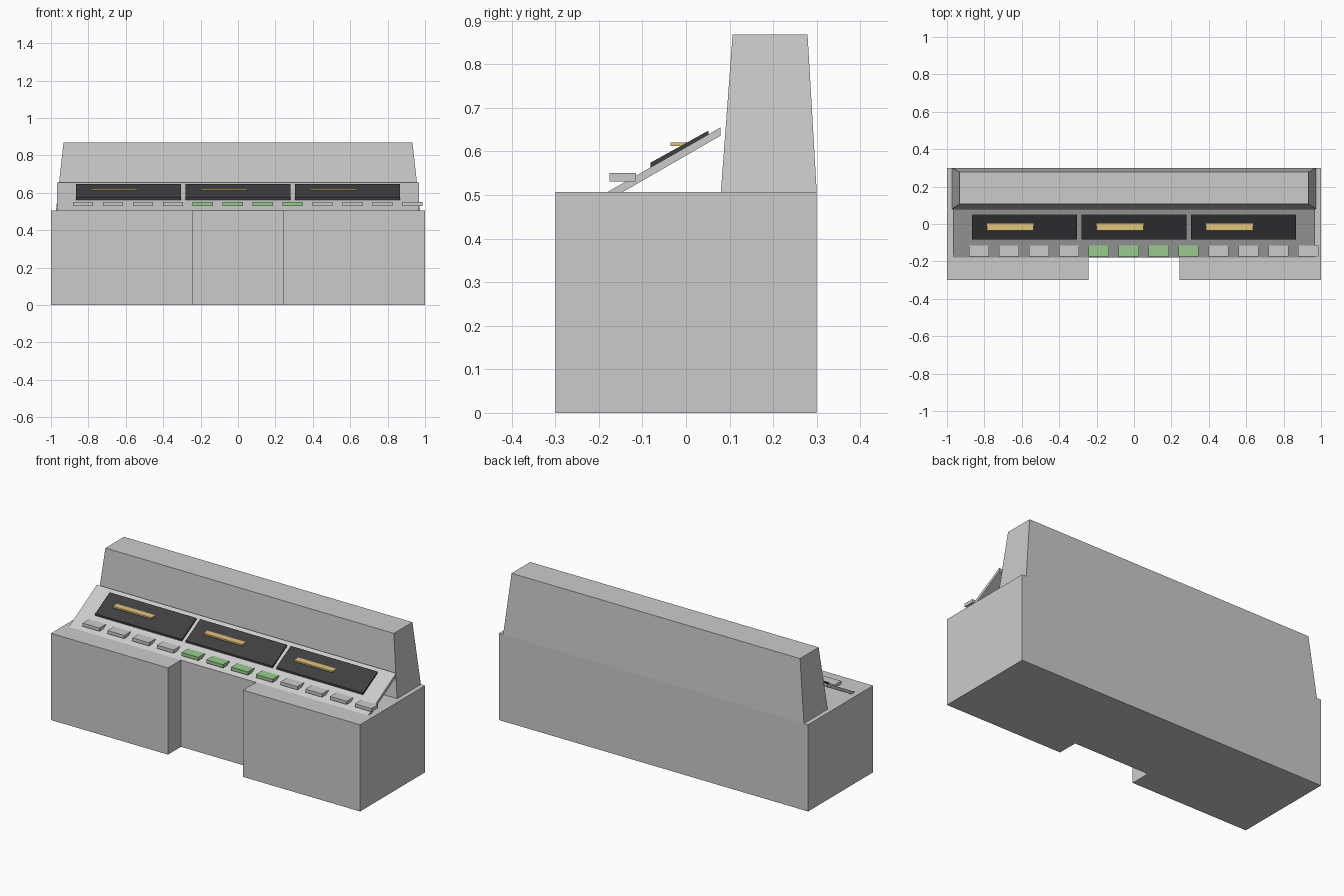
import bpy, bmesh
from mathutils import Vector

if "Cube" in bpy.data.objects:
    bpy.data.objects.remove(bpy.data.objects["Cube"])


def material(name, rgb):
    m = bpy.data.materials.new(name)
    m.diffuse_color = (*rgb, 1)
    m.use_nodes = True
    m.node_tree.nodes["Principled BSDF"].inputs["Base Color"].default_value = m.diffuse_color
    return m


def loft(name, bottom, top, mat=None):
    """Closed solid between two matching outlines."""
    bm = bmesh.new()
    a = [bm.verts.new(p) for p in bottom]
    b = [bm.verts.new(p) for p in top]
    n = len(a)
    bm.faces.new(a)
    bm.faces.new(b)
    for i in range(n):
        j = (i + 1) % n
        bm.faces.new((a[i], a[j], b[j], b[i]))
    bmesh.ops.recalc_face_normals(bm, faces=bm.faces)
    me = bpy.data.meshes.new(name)
    bm.to_mesh(me)
    bm.free()
    ob = bpy.data.objects.new(name, me)
    bpy.context.collection.objects.link(ob)
    if mat:
        me.materials.append(mat)
    return ob


def rect(x, y0, y1, z):
    return [(-x, y0, z), (x, y0, z), (x, y1, z), (-x, y1, z)]


def side_extrude(name, profile, x0, x1, mat=None):
    """Extrude a (y, z) profile along x."""
    return loft(name, [(x0, y, z) for y, z in profile],
                [(x1, y, z) for y, z in profile], mat)


def box_profile(y0, y1, z0, z1):
    return [(y0, z0), (y1, z0), (y1, z1), (y0, z1)]


green = material("green", (0.32, 0.6, 0.27))
gold = material("gold", (0.75, 0.55, 0.2))
dark = material("dark_glass", (0.05, 0.05, 0.055))

DESK_Z = 0.507

# Desk body with a knee recess in the front
plan = [(-1, -0.3), (-0.243, -0.3), (-0.243, -0.18), (0.243, -0.18),
        (0.243, -0.3), (1, -0.3), (1, 0.3), (-1, 0.3)]
loft("desk_body", [(x, y, 0) for x, y in plan],
     [(x, y, DESK_Z) for x, y in plan])

# Tapered cabinet along the back
loft("back_cabinet", rect(0.973, 0.08, 0.3, DESK_Z),
     rect(0.933, 0.107, 0.279, 0.868))

# Thin sloping control panel
side_extrude("sloped_panel", [(-0.18, DESK_Z), (-0.145, DESK_Z),
                              (0.079, 0.636), (0.079, 0.655)], -0.968, 0.968)

# Three screens, each with a gold status bar
screen = [(-0.082, 0.562), (0.052, 0.638), (0.052, 0.648), (-0.082, 0.574)]
for i in range(3):
    cx = (i - 1) * 0.586
    side_extrude(f"screen_{i + 1}", screen, cx - 0.281, cx + 0.281, dark)
    side_extrude(f"status_bar_{i + 1}", box_profile(-0.035, 0.005, 0.612, 0.621),
                 cx - 0.2, cx + 0.05, gold)

# Row of buttons, the middle four green
for i in range(12):
    cx = -0.828 + 0.16 * i
    side_extrude(f"button_{i + 1}", box_profile(-0.175, -0.115, 0.531, 0.55),
                 cx - 0.054, cx + 0.054, green if 4 <= i <= 7 else None)
